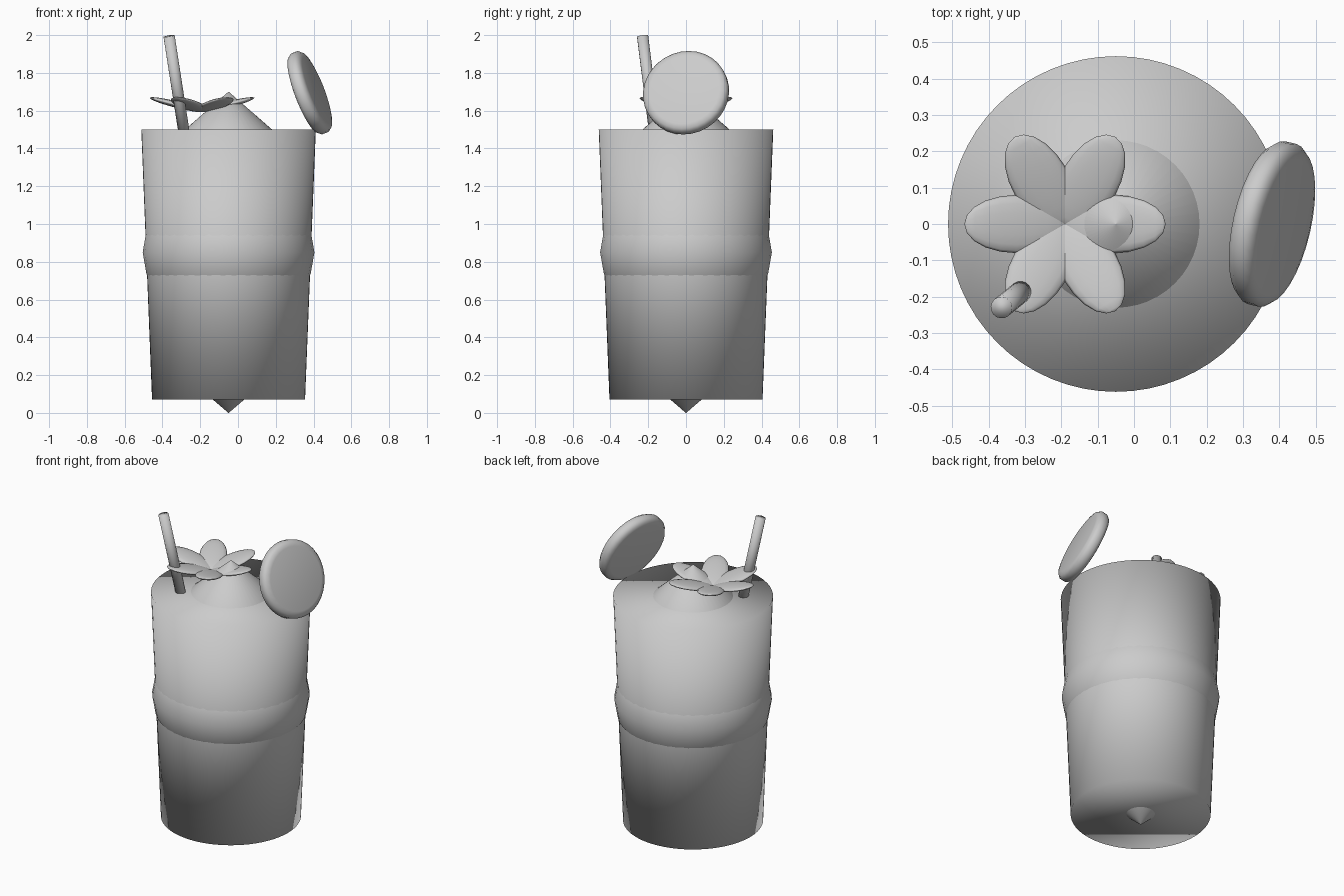
import bpy, math
from mathutils import Vector, Matrix

cube = bpy.data.objects.get("Cube")
if cube:
    bpy.data.objects.remove(cube, do_unlink=True)

TAU = 2 * math.pi
CUP_X = -0.05

grey = bpy.data.materials.new("plain_grey")
grey.use_nodes = True
grey.diffuse_color = (0.6, 0.6, 0.6, 1)
grey.node_tree.nodes["Principled BSDF"].inputs["Base Color"].default_value = grey.diffuse_color


def add_object(name, verts, faces, matrix=Matrix()):
    mesh = bpy.data.meshes.new(name)
    mesh.from_pydata(verts, [], faces)
    mesh.transform(matrix)
    mesh.materials.append(grey)
    for poly in mesh.polygons:
        poly.use_smooth = True
    obj = bpy.data.objects.new(name, mesh)
    bpy.context.collection.objects.link(obj)
    return obj


def lathe(name, profile, sides, matrix=Matrix(), closed=False, turn=0.0):
    """Spin (radius, z) points, listed from low to high, about z."""
    verts = [(r * math.cos(TAU * (i + turn) / sides), r * math.sin(TAU * (i + turn) / sides), z)
             for r, z in profile for i in range(sides)]
    n = len(profile)
    faces = []
    for k in range(n if closed else n - 1):
        a, b = k * sides, (k + 1) % n * sides
        for i in range(sides):
            j = (i + 1) % sides
            faces.append((a + i, a + j, b + j, b + i))
    if not closed:
        faces.append(tuple(reversed(range(sides))))
        faces.append(tuple(range((n - 1) * sides, n * sides)))
    return add_object(name, verts, faces, matrix)


def aimed(centre, axis):
    turn = Vector(axis).to_track_quat('Z', 'Y').to_matrix().to_4x4()
    return Matrix.Translation(centre) @ turn


cup_place = Matrix.Translation((CUP_X, 0, 0))

# Tapered cup, shaded smooth over the rims
lathe("cup", [(0.405, 0.07), (0.462, 1.5)], 64, cup_place)

# Drink with a pointed top and bottom
lathe("drink", [(0.001, 0), (0.35, 0.3), (0.35, 1.396), (0.001, 1.7)], 48, cup_place)

# Bulging sleeve around the middle
ring = [(0.306 + 0.15 * math.cos(TAU * k / 12), 0.85 + 0.23 * math.sin(TAU * k / 12))
        for k in range(12)]
lathe("sleeve", ring, 40, cup_place, closed=True, turn=0.5)

# Fruit slice on the rim
half = [(0.19, -0.04), (0.215, -0.034), (0.23, -0.016)]
slice_profile = half + [(r, -z) for r, z in reversed(half)]
lathe("fruit_slice", slice_profile, 32, aimed((0.38, 0, 1.695), (0.91, -0.21, 0.35)))

# Straw leaning out of the drink
base, top = Vector((-0.285, -0.165, 1.48)), Vector((-0.365, -0.23, 1.995))
lathe("straw", [(0.03, 0), (0.03, (top - base).length)], 16, aimed(base, top - base))

# Six leaves fanned around one point, tips raised
for n in range(6):
    steps = [math.pi * k / 10 for k in range(11)]
    profile = [(max(math.sin(t), 0.01), -math.cos(t)) for t in steps]
    place = (Matrix.Translation((-0.19, 0, 1.585)) @ Matrix.Rotation(TAU * n / 6, 4, 'Z')
             @ Matrix.Rotation(-0.25, 4, 'Y') @ Matrix.Translation((0.142, 0, 0.012))
             @ Matrix.Diagonal((0.147, 0.08, 0.017, 1)) @ Matrix.Rotation(math.pi / 2, 4, 'Y'))
    lathe(f"leaf_{n + 1}", profile, 16, place)
